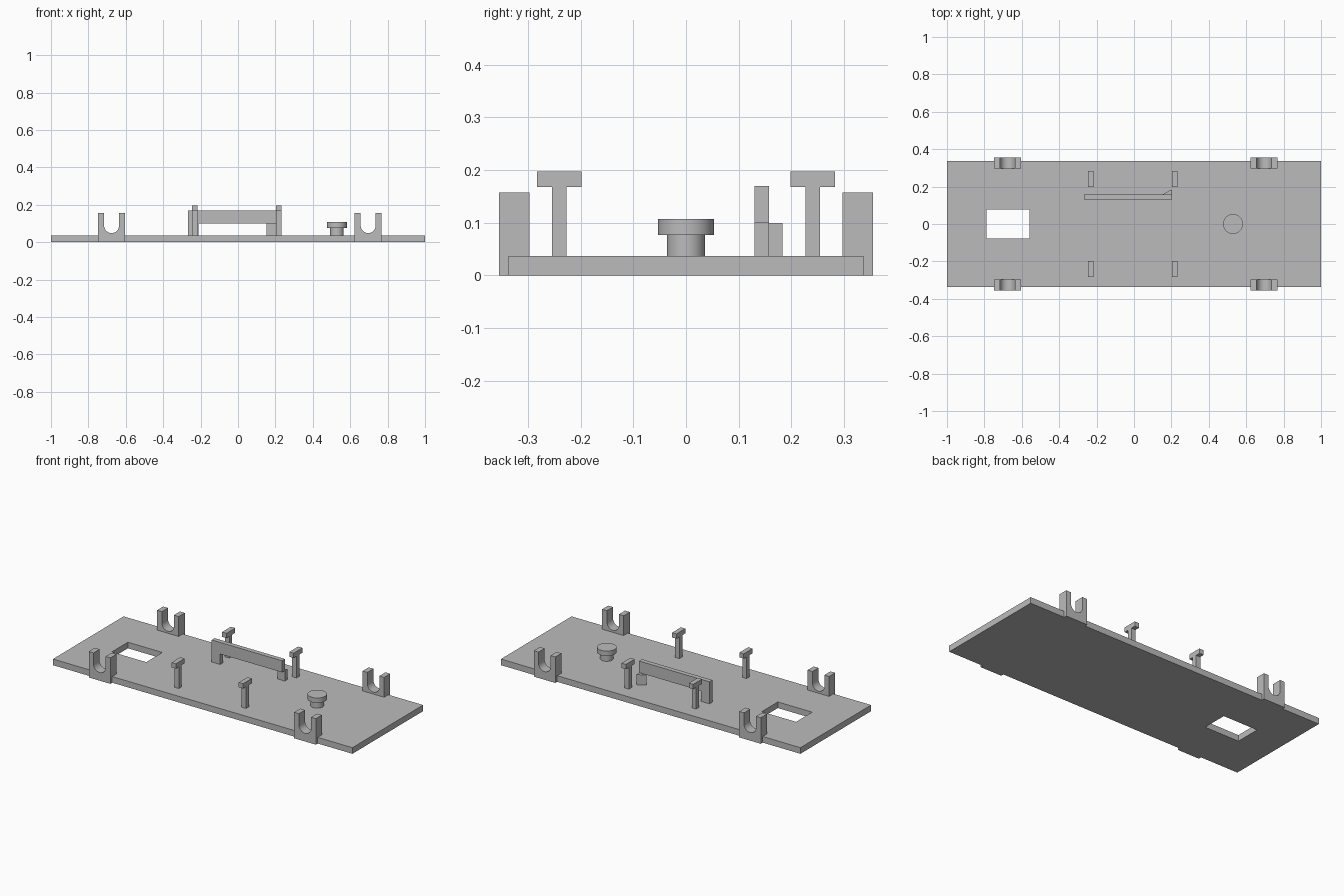
import bpy, bmesh, math

old = bpy.data.objects.get("Cube")
if old:
    bpy.data.objects.remove(old, do_unlink=True)

GREY = (0.5, 0.5, 0.5, 1)
grey = bpy.data.materials.new("plain_grey")
grey.use_nodes = True
grey.diffuse_color = GREY
grey.node_tree.nodes["Principled BSDF"].inputs["Base Color"].default_value = GREY

PLATE_TOP = 0.037


def finish(name, bm, smooth=False):
    bmesh.ops.recalc_face_normals(bm, faces=bm.faces[:])
    mesh = bpy.data.meshes.new(name)
    bm.to_mesh(mesh)
    bm.free()
    mesh.materials.append(grey)
    obj = bpy.data.objects.new(name, mesh)
    bpy.context.collection.objects.link(obj)
    if smooth:
        bpy.ops.object.select_all(action='DESELECT')
        obj.select_set(True)
        bpy.context.view_layer.objects.active = obj
        bpy.ops.object.shade_smooth_by_angle(angle=math.radians(35))
    return obj


def prism(name, points, vec, smooth=False):
    """Extrude a closed outline along a vector."""
    bm = bmesh.new()
    face = bm.faces.new([bm.verts.new(p) for p in points])
    new = bmesh.ops.extrude_face_region(bm, geom=[face])
    verts = [g for g in new["geom"] if isinstance(g, bmesh.types.BMVert)]
    bmesh.ops.translate(bm, verts=verts, vec=vec)
    return finish(name, bm, smooth)


def rect(x0, x1, y0, y1, z):
    return [(x0, y0, z), (x1, y0, z), (x1, y1, z), (x0, y1, z)]


# Base plate with a rectangular opening
bm = bmesh.new()
outer = rect(-1, 1, -0.337, 0.337, 0)
inner = rect(-0.789, -0.559, -0.077, 0.077, 0)
rings = [[bm.verts.new((x, y, z)) for x, y, _ in ring]
         for ring, z in ((outer, 0), (outer, PLATE_TOP), (inner, PLATE_TOP), (inner, 0))]
for a, b in zip(rings, rings[1:] + rings[:1]):
    for i in range(4):
        j = (i + 1) % 4
        bm.faces.new((a[i], a[j], b[j], b[i]))
finish("base_plate", bm)

# Four U-shaped axle brackets
HALF, SLOT, TOP, ARC_Z = 0.072, 0.04, 0.157, 0.089
for end, cx in (("right", -0.676), ("left", 0.696)):
    for side, y in (("front", -0.355), ("back", 0.297)):
        outline = [(-SLOT, TOP), (-HALF, TOP), (-HALF, 0), (HALF, 0), (HALF, TOP), (SLOT, TOP)]
        outline += [(SLOT * math.cos(t), ARC_Z - SLOT * math.sin(t))
                    for t in (math.pi * i / 20 for i in range(21))]
        prism(f"axle_bracket_{side}_{end}", [(cx + x, y, z) for x, z in outline],
              (0, 0.058, 0), True)

# Four T-shaped posts
T_SHAPE = [(0.014, PLATE_TOP), (0.014, 0.168), (0.042, 0.168), (0.042, 0.197)]
T_SHAPE += [(-y, z) for y, z in reversed(T_SHAPE)]
for end, x in (("right", -0.246), ("left", 0.203)):
    for side, cy in (("front", -0.241), ("back", 0.241)):
        prism(f"t_post_{side}_{end}", [(x, cy + y, z) for y, z in T_SHAPE], (0.029, 0, 0))

# Raised arm standing on one leg
arm = [(-0.267, PLATE_TOP), (-0.21, PLATE_TOP), (-0.21, 0.1),
       (0.203, 0.1), (0.203, 0.17), (-0.267, 0.17)]
prism("raised_arm", [(x, 0.13, z) for x, z in arm], (0, 0.028, 0))

# Wedge block behind the free end of the arm
wedge = [(0.153, 0.157), (0.203, 0.157), (0.203, 0.183), (0.195, 0.183)]
prism("wedge_block", [(x, y, PLATE_TOP) for x, y in wedge], (0, 0, 0.062))

# Round knob: narrow stem and wide cap
for name, radius, z0, z1 in (("knob_stem", 0.036, PLATE_TOP, 0.077),
                             ("knob_cap", 0.053, 0.077, 0.107)):
    ring = [(0.529 + radius * math.cos(t), radius * math.sin(t), z0)
            for t in (math.tau * i / 48 for i in range(48))]
    prism(name, ring, (0, 0, z1 - z0), True)
